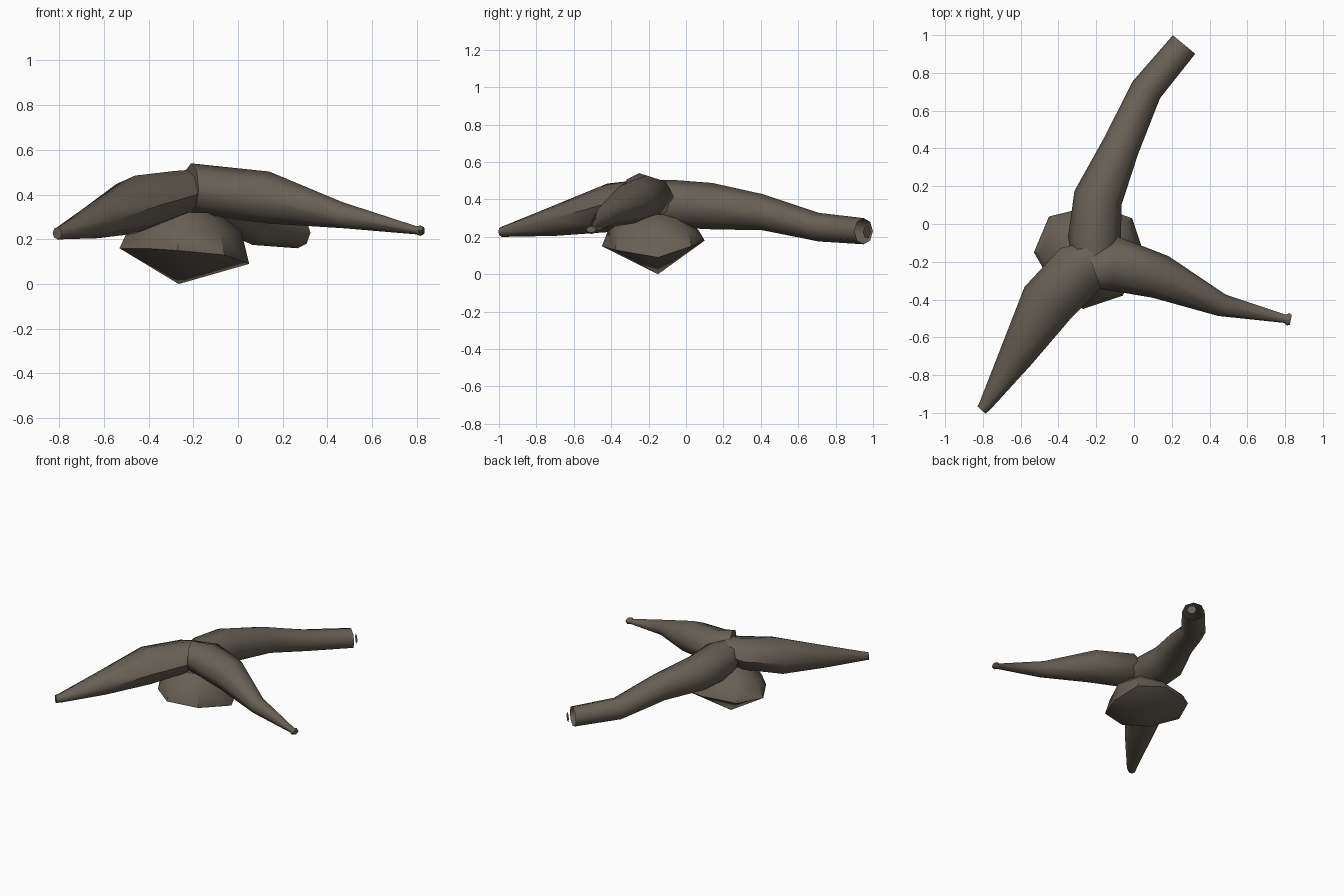
import bpy, bmesh, math
from mathutils import Vector

cube = bpy.data.objects.get("Cube")
if cube:
    bpy.data.objects.remove(cube)

bark = bpy.data.materials.new("dull brown bark")
bark.use_nodes = True
colour = (0.135, 0.115, 0.09, 1)
bark.diffuse_color = colour
shader = next(n for n in bark.node_tree.nodes if n.type == 'BSDF_PRINCIPLED')
shader.inputs["Base Color"].default_value = colour
shader.inputs["Roughness"].default_value = 0.9
SIDES = 8


def finish(name, bm, angle):
    bmesh.ops.recalc_face_normals(bm, faces=bm.faces)
    mesh = bpy.data.meshes.new(name)
    bm.to_mesh(mesh)
    bm.free()
    mesh.materials.append(bark)
    obj = bpy.data.objects.new(name, mesh)
    bpy.context.collection.objects.link(obj)
    bpy.ops.object.select_all(action='DESELECT')
    obj.select_set(True)
    bpy.context.view_layer.objects.active = obj
    bpy.ops.object.shade_smooth_by_angle(angle=math.radians(angle))


def skin(bm, rings):
    for a, b in zip(rings, rings[1:]):
        for i in range(len(a)):
            j = (i + 1) % len(a)
            bm.faces.new((a[i], a[j], b[j], b[i]))


def limb(name, stations, closed_tip):
    """Tapered tube; each station is x, y, half width, bottom z, top z."""
    bm = bmesh.new()
    centres = [Vector((s[0], s[1], 0)) for s in stations]
    rings = []
    for k, (x, y, half, low, high) in enumerate(stations):
        along = centres[min(k + 1, len(centres) - 1)] - centres[max(k - 1, 0)]
        side = Vector((-along.y, along.x, 0)).normalized()
        ring = []
        for i in range(SIDES):
            a = math.tau * i / SIDES
            p = Vector((x, y, (low + high) / 2)) + side * half * math.cos(a)
            p.z += (high - low) / 2 * math.sin(a)
            ring.append(bm.verts.new(p))
        rings.append(ring)
    skin(bm, rings)
    bm.faces.new(rings[0])
    if closed_tip:
        bm.faces.new(rings[-1])
    finish(name, bm, 50)


# Three spreading limbs, from the hub outwards
limb("back_limb", [(-.215, -.2, .11, .28, .5), (-.21, -.08, .14, .25, .505),
                   (-.19, .14, .13, .24, .488), (-.07, .41, .1, .235, .428),
                   (.065, .71, .085, .175, .328), (.265, .95, .077, .16, .3)], False)
limb("left_limb", [(-.21, -.25, .1, .32, .54), (-.1, -.21, .145, .3, .528),
                   (.14, -.28, .118, .27, .503), (.465, -.43, .06, .25, .367),
                   (.8, -.502, .022, .222, .258), (.815, -.505, .034, .215, .262),
                   (.83, -.508, .026, .222, .255)], True)
limb("right_limb", [(-.2, -.19, .11, .34, .512), (-.29, -.24, .15, .29, .505),
                    (-.46, -.42, .148, .225, .485), (-.625, -.7, .092, .205, .37),
                    (-.79, -.965, .034, .2, .262), (-.808, -.985, .028, .2, .255)], True)

# Small loose disc just beyond the open end of the back limb
bm = bmesh.new()
out = Vector((.65, .76, 0))
across = Vector((-.76, .65, 0))
disc = []
for i in range(6):
    a = math.tau * i / 6
    disc.append(bm.verts.new(Vector((.295, .967, .225)) + across * .033 * math.cos(a)
                             + Vector((0, 0, .035)) * math.sin(a)))
bm.faces.new(disc)
finish("end_disc", bm, 30)

# Faceted bulb under the hub, tapering to a low point
rim = [(-.53, -.15, .16), (-.45, .04, .17), (-.2, .1, .18), (-.01, .03, .15),
       (.05, -.15, .09), (-.06, -.38, .13), (-.27, -.45, .15), (-.42, -.34, .16)]
bm = bmesh.new()
hub = Vector((-.24, -.17, 0))
lower = [bm.verts.new(p) for p in rim]
upper, top = [], []
for p in rim:
    flat = Vector((p[0], p[1], 0)) - hub
    upper.append(bm.verts.new(hub + flat * .88 + Vector((0, 0, .235))))
    top.append(bm.verts.new(hub + flat * .5 + Vector((0, 0, .32))))
skin(bm, [lower, upper, top])
bm.faces.new(top)
point = bm.verts.new((-.265, -.15, 0))
for i in range(len(lower)):
    bm.faces.new((lower[i], lower[(i + 1) % len(lower)], point))
finish("lower_bulb", bm, 40)
